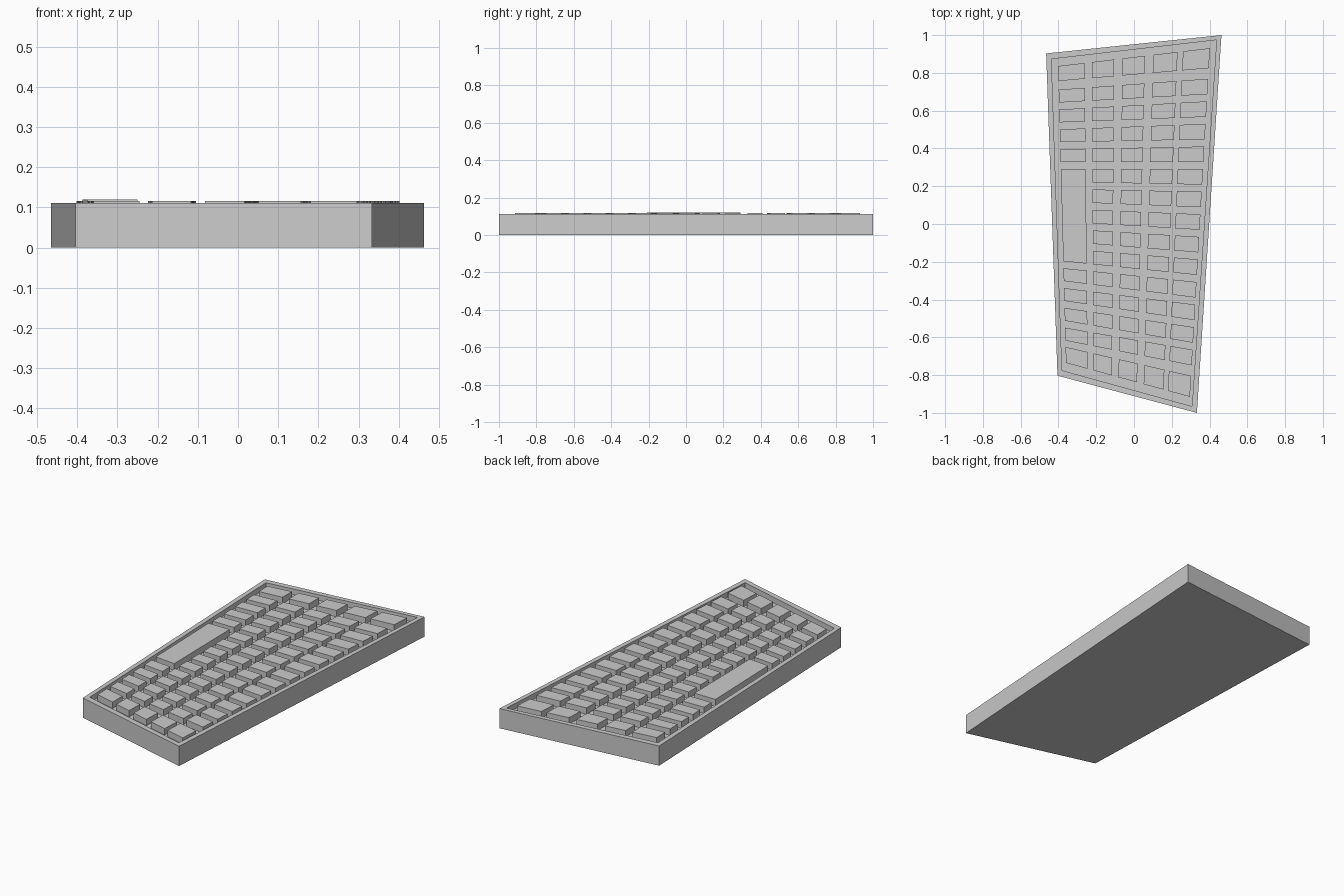
import bpy, bmesh
from mathutils import Vector

if "Cube" in bpy.data.objects:
    bpy.data.objects.remove(bpy.data.objects["Cube"])

RIM_Z, FLOOR_Z, KEY_Z, BAR_Z = 0.111, 0.08, 0.116, 0.119


def make_object(name, bm):
    bmesh.ops.recalc_face_normals(bm, faces=bm.faces)
    me = bpy.data.meshes.new(name)
    bm.to_mesh(me)
    bm.free()
    ob = bpy.data.objects.new(name, me)
    bpy.context.collection.objects.link(ob)
    return ob


def prism(name, corners, z0, z1):
    bm = bmesh.new()
    lo = [bm.verts.new((p[0], p[1], z0)) for p in corners]
    hi = [bm.verts.new((p[0], p[1], z1)) for p in corners]
    bm.faces.new(lo)
    bm.faces.new(hi)
    n = len(corners)
    for i in range(n):
        j = (i + 1) % n
        bm.faces.new((lo[i], lo[j], hi[j], hi[i]))
    return make_object(name, bm)


# Case: tapered tray built from stacked four-sided loops
outer = [(-0.465, 0.903), (0.463, 1.0), (0.333, -1.0), (-0.405, -0.803)]
inner = [(-0.437, 0.873), (0.437, 0.974), (0.307, -0.965), (-0.381, -0.775)]
bm = bmesh.new()
loops = [[bm.verts.new((x, y, z)) for x, y in ring] for ring, z in
         ((outer, 0), (outer, RIM_Z), (inner, RIM_Z), (inner, FLOOR_Z))]
for a, b in zip(loops, loops[1:]):
    for i in range(4):
        j = (i + 1) % 4
        bm.faces.new((a[i], a[j], b[j], b[i]))
bm.faces.new(loops[0])
bm.faces.new(loops[-1])
make_object("case", bm)

# Key grid: rows fan out from the short left edge to the long right edge
columns = [(0, 0.175), (0.222, 0.37), (0.424, 0.573), (0.627, 0.787), (0.823, 1)]


def row_edges(first, second, pitch, half, last):
    mid = [second - pitch * i for i in range(13)]
    return [first] + [(c + half, c - half) for c in mid] + [last]


left_rows = row_edges((0.836, 0.757), 0.677, 0.105, 0.034, (-0.651, -0.735))
right_rows = row_edges((0.931, 0.825), 0.728, 0.1196, 0.041, (-0.804, -0.915))


def grid_point(f, yl, yr):
    left = Vector((-0.402 + 0.042 * (0.836 - yl) / 1.571, yl))
    right = Vector((0.402 - 0.106 * (0.931 - yr) / 1.846, yr))
    return left.lerp(right, f)


def add_key(name, col, r0, r1, top):
    f0, f1 = columns[col]
    t = (left_rows[r0][0], right_rows[r0][0])
    b = (left_rows[r1][1], right_rows[r1][1])
    prism(name, [grid_point(f0, *t), grid_point(f1, *t),
                 grid_point(f1, *b), grid_point(f0, *b)], FLOOR_Z, top)


for c in range(5):
    for r in range(15):
        if c == 0 and 5 <= r <= 9:
            continue
        add_key(f"key_{c + 1}_{r + 1}", c, r, r, KEY_Z)

# Space bar spans five rows of the first column
add_key("space_bar", 0, 5, 9, BAR_Z)
